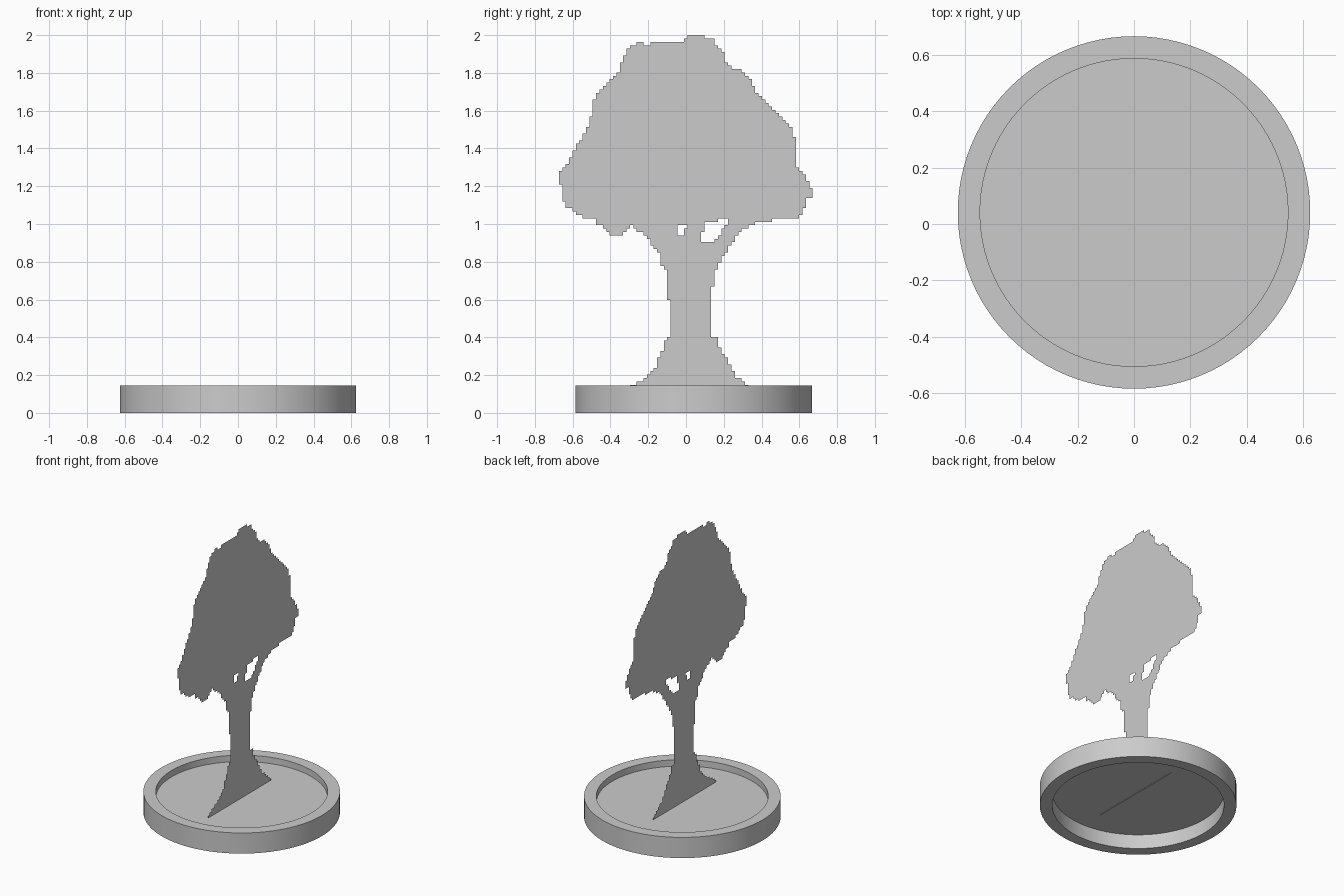
import bpy, bmesh, math

CY = 0.041           # centre of the round stand along y
SIDES = 96

grey = bpy.data.materials.new("plain grey")
grey.diffuse_color = (0.6, 0.6, 0.6, 1)


def finish(bm, name):
    mesh = bpy.data.meshes.new(name)
    bm.to_mesh(mesh)
    bm.free()
    mesh.materials.append(grey)
    obj = bpy.data.objects.new(name, mesh)
    bpy.context.collection.objects.link(obj)
    return obj


# Stand rim: rectangular section turned around the z axis
bm = bmesh.new()
section = [(0.626, 0), (0.626, 0.145), (0.547, 0.145), (0.547, 0)]
rings = []
for i in range(SIDES):
    a = math.tau * i / SIDES
    rings.append([bm.verts.new((r * math.cos(a), CY + r * math.sin(a), z)) for r, z in section])
for i in range(SIDES):
    p, q = rings[i], rings[(i + 1) % SIDES]
    for k in range(4):
        bm.faces.new((p[k], q[k], q[(k + 1) % 4], p[(k + 1) % 4]))
rim = finish(bm, "stand_rim")
bpy.context.view_layer.objects.active = rim
rim.select_set(True)
bpy.ops.object.shade_smooth_by_angle(angle=math.radians(30))

# Stand floor: thin sheet inside the rim
bm = bmesh.new()
bmesh.ops.create_circle(bm, cap_ends=True, segments=SIDES, radius=0.547)
floor = finish(bm, "stand_floor")
floor.location = (0, CY, 0.10)

# Tree: flat silhouette (y, z) in the x = 0 plane, stepped on a fine square grid
right_edge = [
    (.04, 2.01), (.095, 2.01), (.10, 1.985), (.14, 1.985), (.16, 1.94), (.19, 1.93),
    (.215, 1.86), (.26, 1.82), (.295, 1.82), (.34, 1.76), (.385, 1.68), (.43, 1.635),
    (.51, 1.56), (.55, 1.53), (.565, 1.475), (.59, 1.455), (.59, 1.36), (.57, 1.34),
    (.585, 1.31), (.62, 1.28), (.64, 1.24), (.65, 1.195), (.68, 1.185), (.68, 1.155),
    (.645, 1.135), (.62, 1.07), (.59, 1.025), (.43, 1.02), (.35, 1.0), (.29, .96),
    (.235, .89), (.21, .835), (.18, .81), (.165, .755), (.15, .75), (.15, .68),
    (.132, .675), (.132, .405), (.16, .40), (.18, .335), (.20, .30), (.245, .25),
    (.255, .20), (.29, .175), (.33, .145), (.39, .09)]
left_edge = [
    (-.35, .09), (-.30, .145), (-.215, .18), (-.20, .21), (-.165, .23), (-.15, .28),
    (-.12, .34), (-.105, .395), (-.08, .41), (-.08, .60), (-.10, .61), (-.10, .76),
    (-.125, .78), (-.14, .84), (-.18, .89), (-.20, .92), (-.23, .95), (-.265, .965),
    (-.285, 1.0), (-.30, .98), (-.34, .945), (-.395, .94), (-.42, .97), (-.47, 1.0),
    (-.495, 1.035), (-.56, 1.04), (-.60, 1.07), (-.64, 1.10), (-.655, 1.14), (-.65, 1.195),
    (-.68, 1.22), (-.675, 1.27), (-.64, 1.31), (-.61, 1.345), (-.59, 1.40), (-.555, 1.45),
    (-.52, 1.52), (-.515, 1.565), (-.49, 1.585), (-.485, 1.66), (-.455, 1.71), (-.42, 1.74),
    (-.38, 1.775), (-.355, 1.80), (-.355, 1.85), (-.33, 1.875), (-.31, 1.92), (-.275, 1.95),
    (-.24, 1.965), (-.225, 1.945), (-.19, 1.95), (-.18, 1.97), (-.02, 1.972), (.0, 1.985)]
small_gap = [(-.04, 1.0), (.003, 1.0), (.003, .97), (-.018, .965), (-.018, .935), (-.04, .935)]
large_gap = [(.175, 1.035), (.22, 1.035), (.215, 1.0), (.18, .94), (.135, .90), (.095, .895),
             (.07, .92), (.075, .955), (.095, .96), (.095, 1.015), (.17, 1.02)]


def inside(poly, y, z):
    hit = False
    for (y1, z1), (y2, z2) in zip(poly, poly[1:] + poly[:1]):
        if (z1 > z) != (z2 > z) and y < y1 + (z - z1) * (y2 - y1) / (z2 - z1):
            hit = not hit
    return hit


outline = right_edge + left_edge
COLS, ROWS = 75, 106
Y0, Z0 = -0.673, 0.095
DY, DZ = 1.344 / COLS, (2.0 - Z0) / ROWS
bm = bmesh.new()
grid = {}


def corner(i, j):
    if (i, j) not in grid:
        grid[i, j] = bm.verts.new((0, Y0 + i * DY, Z0 + j * DZ))
    return grid[i, j]


for i in range(COLS):
    for j in range(ROWS):
        y, z = Y0 + (i + .5) * DY, Z0 + (j + .5) * DZ
        if inside(outline, y, z) and not inside(small_gap, y, z) and not inside(large_gap, y, z):
            bm.faces.new((corner(i, j), corner(i + 1, j), corner(i + 1, j + 1), corner(i, j + 1)))
finish(bm, "tree_silhouette")
